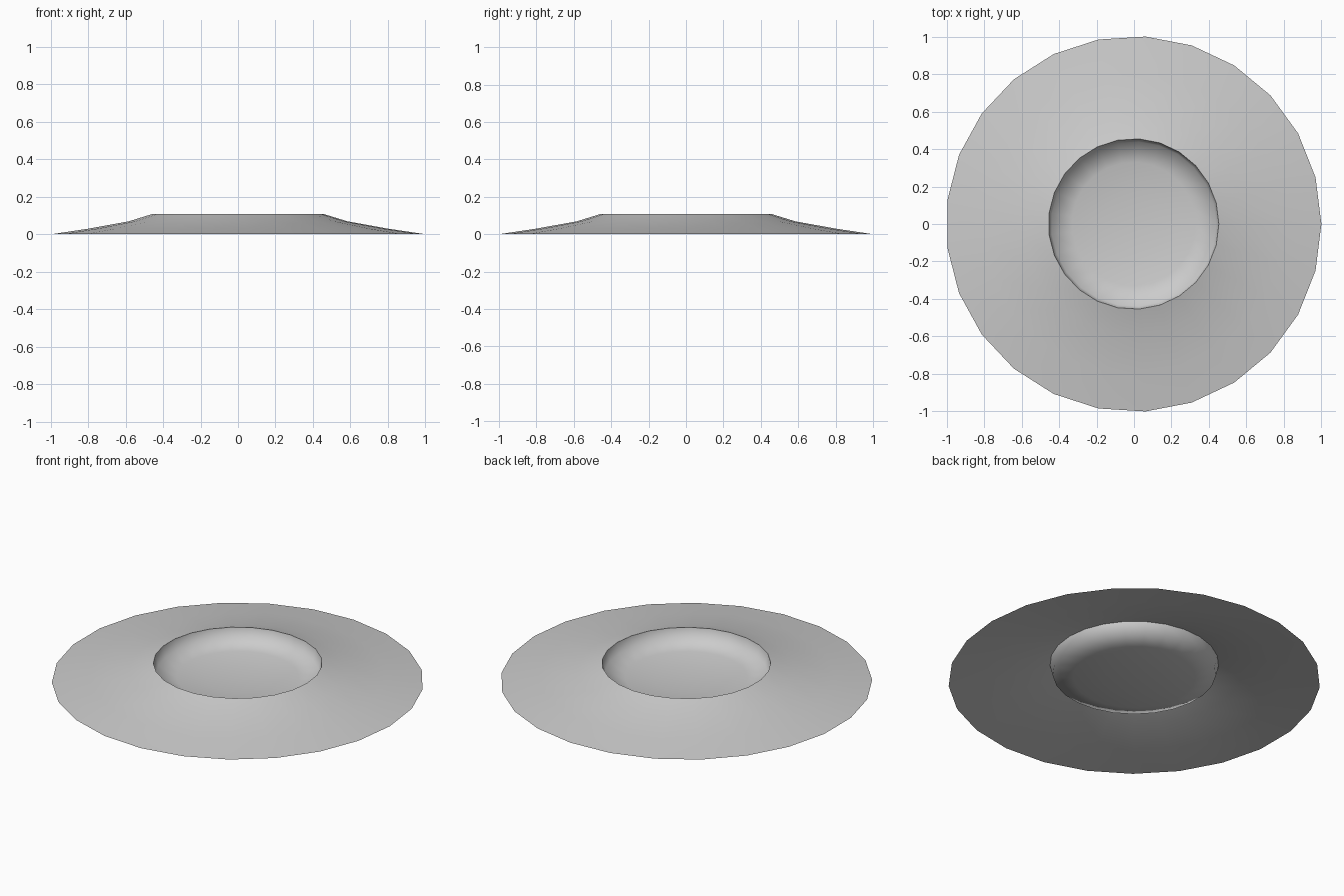
import bpy, bmesh, math

if "Cube" in bpy.data.objects:
    bpy.data.objects.remove(bpy.data.objects["Cube"])

SIDES = 25
OFFSET_X = -0.002

# Half profile (radius, height): brim edge, up to the lip, down into the shallow bowl
PROFILE = [(1.002, 0.0), (0.80, 0.03), (0.585, 0.069), (0.455, 0.109),
           (0.44, 0.047), (0.33, 0.024), (0.17, 0.007)]


def lathe(name, profile, bottom_z):
    """Revolve a profile into a thin sheet closed by a triangle fan."""
    bm = bmesh.new()
    rings = []
    for r, z in profile:
        rings.append([bm.verts.new((r * math.cos(math.tau * i / SIDES) + OFFSET_X,
                                    r * math.sin(math.tau * i / SIDES), z))
                      for i in range(SIDES)])
    for a, b in zip(rings, rings[1:]):
        for i in range(SIDES):
            j = (i + 1) % SIDES
            bm.faces.new((a[i], a[j], b[j], b[i]))
    tip = bm.verts.new((OFFSET_X, 0, bottom_z))
    last = rings[-1]
    for i in range(SIDES):
        bm.faces.new((last[i], last[(i + 1) % SIDES], tip))
    mesh = bpy.data.meshes.new(name)
    bm.to_mesh(mesh)
    bm.free()
    obj = bpy.data.objects.new(name, mesh)
    bpy.context.collection.objects.link(obj)
    return obj


# Wide-brimmed dish
dish = lathe("wide_brim_dish", PROFILE, 0.002)
bpy.context.view_layer.objects.active = dish
dish.select_set(True)
bpy.ops.object.shade_smooth_by_angle(angle=math.radians(75))
